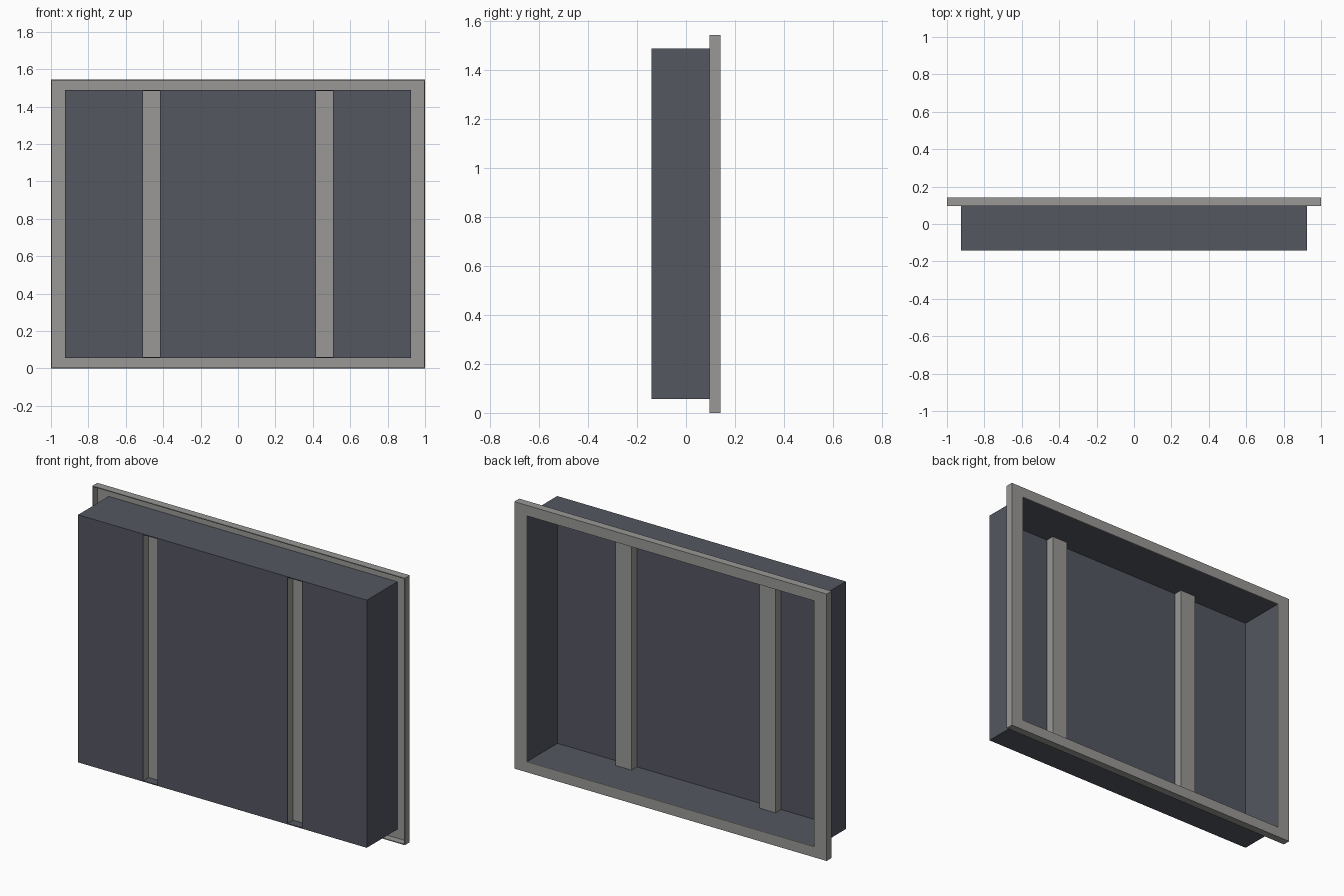
import bpy
import bmesh

cube = bpy.data.objects.get("Cube")
if cube:
    bpy.data.objects.remove(cube, do_unlink=True)


def material(name, rgb):
    mat = bpy.data.materials.new(name)
    mat.use_nodes = True
    mat.diffuse_color = (*rgb, 1)
    mat.node_tree.nodes["Principled BSDF"].inputs["Base Color"].default_value = (*rgb, 1)
    return mat


slate = material("slate sheet", (0.089, 0.095, 0.12))
grey = material("warm grey metal", (0.319, 0.314, 0.305))


def finish(name, bm, mat):
    bmesh.ops.recalc_face_normals(bm, faces=bm.faces)
    mesh = bpy.data.meshes.new(name)
    bm.to_mesh(mesh)
    bm.free()
    mesh.materials.append(mat)
    obj = bpy.data.objects.new(name, mesh)
    bpy.context.collection.objects.link(obj)
    return obj


def ring(name, half_width, half_height, wall, y0, y1, mat):
    """Rectangular ring around the y axis, with its wall measured inwards."""
    bm = bmesh.new()
    loops = []
    for inset, y in ((0, y0), (0, y1), (wall, y1), (wall, y0)):
        w, h = half_width - inset, half_height - inset
        loops.append([bm.verts.new((sx * w, y, MID + sz * h))
                      for sx, sz in ((-1, -1), (1, -1), (1, 1), (-1, 1))])
    for i in range(4):
        a, b = loops[i], loops[(i + 1) % 4]
        for j in range(4):
            k = (j + 1) % 4
            bm.faces.new((a[j], a[k], b[k], b[j]))
    return finish(name, bm, mat)


def extrude_z(name, outline, z0, z1, mat):
    """Upright prism from an outline in x and y."""
    bm = bmesh.new()
    face = bm.faces.new([bm.verts.new((x, y, z0)) for x, y in outline])
    top = bmesh.ops.extrude_face_region(bm, geom=[face])["geom"]
    verts = [v for v in top if isinstance(v, bmesh.types.BMVert)]
    bmesh.ops.translate(bm, verts=verts, vec=(0, 0, z1 - z0))
    return finish(name, bm, mat)


HEIGHT = 1.545
MID = HEIGHT / 2
FRONT, BACK = -0.142, 0.142
SHEET = 0.005
TRAY_W, TRAY_H = 0.924, MID - 0.056
IN, OUT = 0.416, 0.508          # groove edges
z0, z1 = MID - TRAY_H + SHEET, MID + TRAY_H - SHEET

# Tray walls and three front panels
ring("tray_walls", TRAY_W, TRAY_H, SHEET, FRONT, BACK - SHEET, slate)
edge = TRAY_W - SHEET
for name, a, b in (("right_panel", -edge, -OUT),
                   ("middle_panel", -IN, IN),
                   ("left_panel", OUT, edge)):
    outline = [(a, FRONT), (b, FRONT), (b, FRONT + SHEET), (a, FRONT + SHEET)]
    extrude_z(name, outline, z0, z1, slate)

# Recessed channels, open to the front
floor = FRONT + 0.055
for name, s in (("left_channel", 1), ("right_channel", -1)):
    outline = [(IN, FRONT + SHEET), (IN, floor - SHEET), (OUT, floor - SHEET),
               (OUT, FRONT + SHEET), (OUT + SHEET, FRONT + SHEET),
               (OUT + SHEET, floor), (IN - SHEET, floor), (IN - SHEET, FRONT + SHEET)]
    extrude_z(name, [(s * x, y) for x, y in outline], z0, z1, grey)

# Angle-section frame: thin outer rim and back flange
ring("frame_rim", 1, MID, SHEET, 0.097, BACK - SHEET, grey)
bm = bmesh.new()
rows = []
for y in (BACK - SHEET, BACK):
    for w, h in ((1, MID), (edge, TRAY_H - SHEET)):
        rows.append([bm.verts.new((sx * w, y, MID + sz * h))
                     for sx, sz in ((-1, -1), (1, -1), (1, 1), (-1, 1))])
for a, b in ((0, 1), (1, 3), (3, 2), (2, 0)):
    for j in range(4):
        k = (j + 1) % 4
        bm.faces.new((rows[a][j], rows[a][k], rows[b][k], rows[b][j]))
finish("frame_flange", bm, grey)
